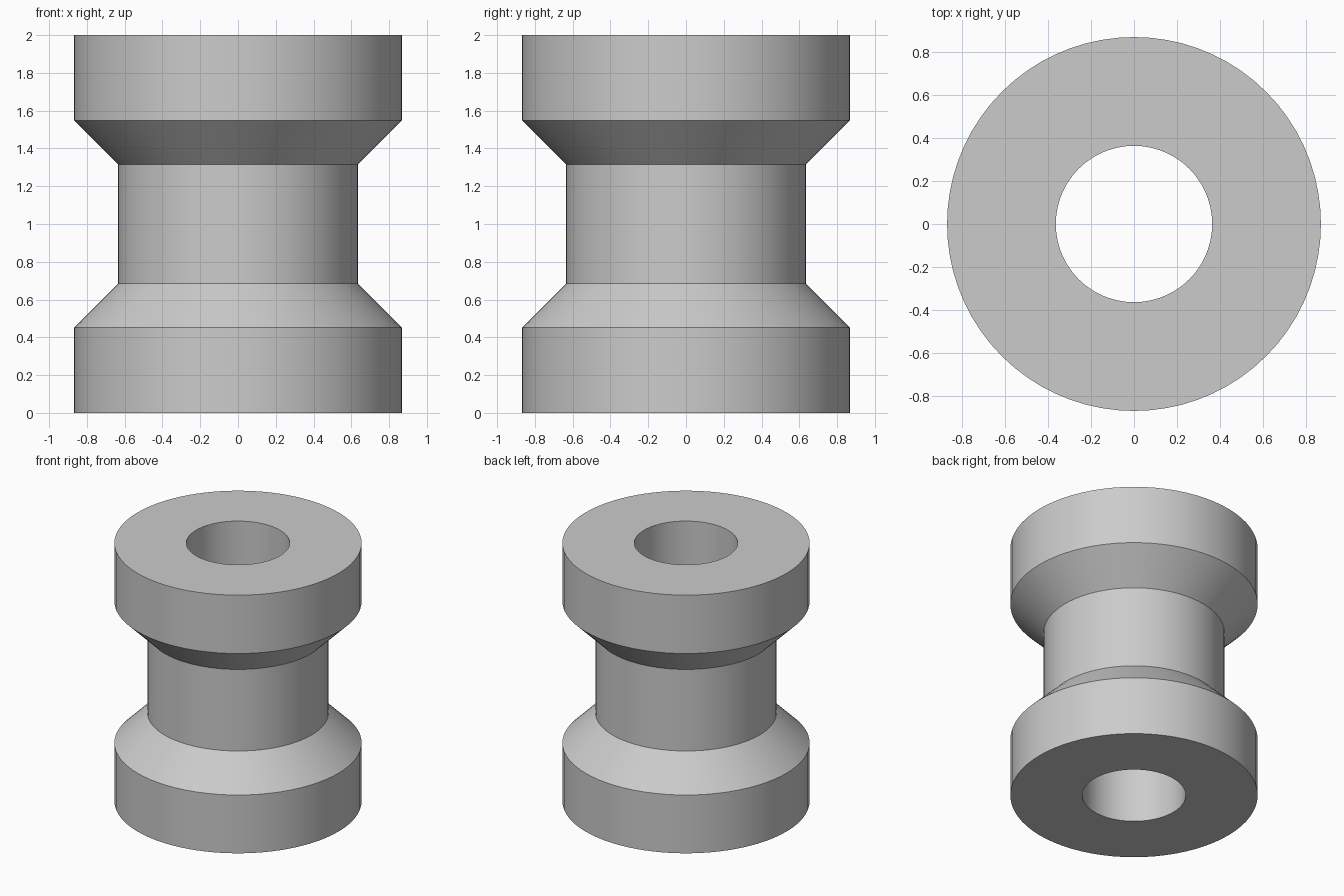
import bpy, bmesh, math

if "Cube" in bpy.data.objects:
    bpy.data.objects.remove(bpy.data.objects["Cube"])

SEGMENTS = 72

# Closed cross-section of the spool: (radius, height)
half = [(0.363, 0.0), (0.868, 0.0), (0.868, 0.452), (0.635, 0.684)]
profile = half + [(r, 2.0 - z) for r, z in reversed(half)]

# Revolve the cross-section around z
bm = bmesh.new()
rings = []
for i in range(SEGMENTS):
    a = 2 * math.pi * i / SEGMENTS
    rings.append([bm.verts.new((r * math.cos(a), r * math.sin(a), z)) for r, z in profile])
n = len(profile)
for i in range(SEGMENTS):
    cur, nxt = rings[i], rings[(i + 1) % SEGMENTS]
    for j in range(n):
        k = (j + 1) % n
        bm.faces.new((cur[j], nxt[j], nxt[k], cur[k]))
bmesh.ops.recalc_face_normals(bm, faces=bm.faces)

mesh = bpy.data.meshes.new("spool_bushing")
bm.to_mesh(mesh)
bm.free()

# Single grey material
grey = bpy.data.materials.new("plain grey")
grey.diffuse_color = (0.6, 0.6, 0.6, 1.0)
grey.use_nodes = True
grey.node_tree.nodes["Principled BSDF"].inputs["Base Color"].default_value = grey.diffuse_color
mesh.materials.append(grey)

spool = bpy.data.objects.new("spool_bushing", mesh)
bpy.context.collection.objects.link(spool)

# Smooth round walls, crisp rims
bpy.context.view_layer.objects.active = spool
spool.select_set(True)
bpy.ops.object.shade_smooth_by_angle(angle=math.radians(30))
